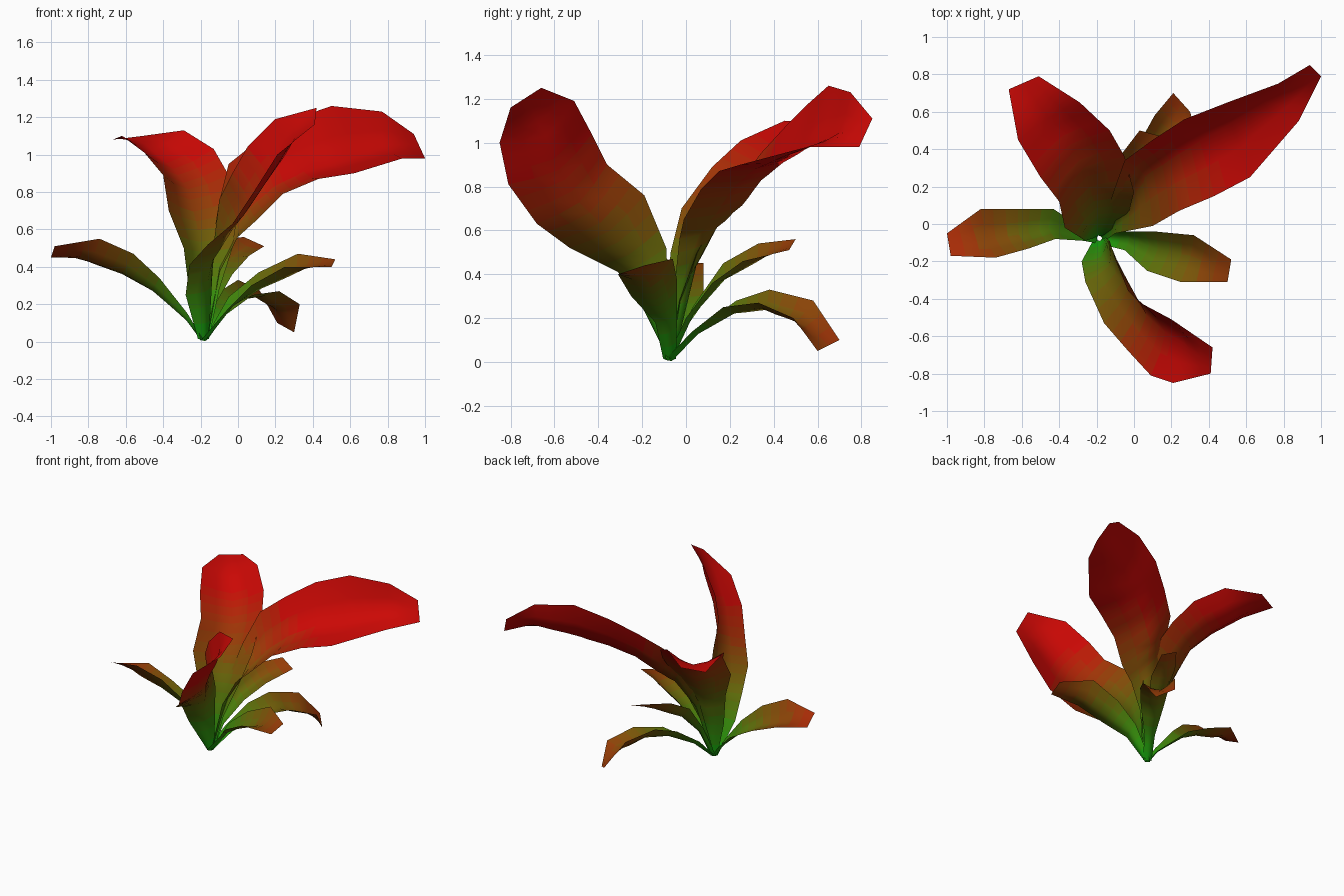
import bpy
from mathutils import Vector

if "Cube" in bpy.data.objects:
    bpy.data.objects.remove(bpy.data.objects["Cube"])

BASE = Vector((-0.185, -0.075, 0.015))
BANDS = 20
PROFILE = (0, 0.62, 1, 0.62, 0)   # channel depth across a leaf
STEPS = 3                         # straight steps between rail points

# Green-to-red gradient, one material per band
mats = []
for i in range(BANDS):
    t = (i + 0.5) / BANDS
    rgb = [a + (b - a) * t for a, b in zip((0.1, 0.65, 0.08), (0.81, 0.05, 0.05))]
    m = bpy.data.materials.new(f"leaf_tone_{i}")
    m.diffuse_color = [c ** 2.2 for c in rgb] + [1]
    m.use_nodes = True
    m.node_tree.nodes["Principled BSDF"].inputs["Base Color"].default_value = m.diffuse_color
    mats.append(m)


def densify(rail):
    out = [rail[0]]
    for a, b in zip(rail, rail[1:]):
        out += [a.lerp(b, k / STEPS) for k in range(1, STEPS + 1)]
    return out


def leaf(name, left, right, sag=0.28):
    """Loft a channelled leaf between two edge rails listed from root to tip."""
    left, right = [Vector(p) for p in left], [Vector(p) for p in right]
    d = (left[2] + right[2]) / 2 - BASE
    d.z = 0
    d.normalize()
    side = Vector((-d.y, d.x, 0))
    left = densify([BASE + side * 0.03] + left)
    right = densify([BASE - side * 0.03] + right)
    n = len(left)
    mid = [(a + b) / 2 for a, b in zip(left, right)]
    verts, faces = [], []
    w = len(PROFILE)
    for i in range(n):
        across = right[i] - left[i]
        along = mid[min(i + 1, n - 1)] - mid[max(i - 1, 0)]
        up = across.cross(along).normalized()
        flat = min(1, (n - 1 - i) / STEPS)      # channel opens out at the tip
        for j, depth in enumerate(PROFILE):
            p = left[i] + across * (j / (w - 1)) - up * (depth * sag * flat * across.length)
            p.z = max(p.z, 0)
            verts.append(p)
    for i in range(n - 1):
        for j in range(w - 1):
            k = i * w + j
            faces.append((k, k + 1, k + w + 1, k + w))
    me = bpy.data.meshes.new(name)
    me.from_pydata(verts, [], faces)
    for m in mats:
        me.materials.append(m)
    for p in me.polygons:
        p.use_smooth = True
        t = (p.center - BASE).length / 1.18
        p.material_index = min(BANDS - 1, int(t * BANDS))
    bpy.context.collection.objects.link(bpy.data.objects.new(name, me))


# Three large upper leaves
leaf("large_leaf_right",
     [(-.15, .05, .45), (-.10, .20, .75), (-.05, .34, .95), (.10, .45, 1.07),
      (.27, .56, 1.18), (.50, .65, 1.26), (.77, .75, 1.23), (.94, .85, 1.11)],
     [(-.10, -.05, .37), (0, -.03, .56), (.10, -.01, .65), (.24, .07, .79),
      (.43, .15, .87), (.62, .25, .90), (.88, .55, .98), (1.0, .79, .98)], 0.27)
leaf("large_leaf_left",
     [(-.26, -.09, .26), (-.29, -.07, .50), (-.37, -.02, .70), (-.40, .12, .89),
      (-.50, .25, 1.01), (-.62, .45, 1.10), (-.67, .72, 1.08)],
     [(-.10, -.03, .28), (-.03, .05, .50), (0, .17, .70), (-.05, .36, .89),
      (-.13, .50, 1.03), (-.29, .65, 1.13), (-.51, .79, 1.10)], 0.25)
leaf("large_leaf_front",
     [(-.14, -.08, .30), (-.13, -.09, .52), (-.10, -.19, .76), (-.03, -.36, .90),
      (.05, -.43, 1.04), (.20, -.51, 1.19), (.42, -.66, 1.25)],
     [(-.28, -.20, .25), (-.26, -.31, .41), (-.16, -.53, .52), (-.03, -.68, .63),
      (.09, -.81, .81), (.21, -.85, 1.0), (.41, -.80, 1.16)], 0.26)

# Four small lower leaves
leaf("small_leaf_left",
     [(-.27, -.09, .15), (-.42, -.08, .34), (-.56, -.13, .47), (-.74, -.18, .55), (-.98, -.17, .51)],
     [(-.25, -.04, .10), (-.43, .08, .27), (-.62, .08, .37), (-.82, .08, .45), (-1.0, -.05, .45)])
leaf("small_leaf_right",
     [(-.05, -.04, .24), (.11, -.04, .37), (.32, -.06, .47), (.52, -.19, .44)],
     [(-.05, -.14, .18), (.07, -.25, .30), (.25, -.31, .40), (.50, -.31, .40)])
leaf("small_leaf_back_low",
     [(-.15, .05, .15), (-.08, .23, .28), (0, .38, .33), (.11, .58, .28), (.21, .70, .10)],
     [(-.07, .03, .14), (.08, .17, .25), (.22, .33, .27), (.33, .49, .20), (.30, .60, .05)])
leaf("small_leaf_back_high",
     [(-.17, .03, .25), (-.15, .17, .45), (-.10, .33, .54), (.03, .50, .56)],
     [(-.12, 0, .20), (-.03, .12, .36), (.06, .26, .46), (.14, .47, .51)])
